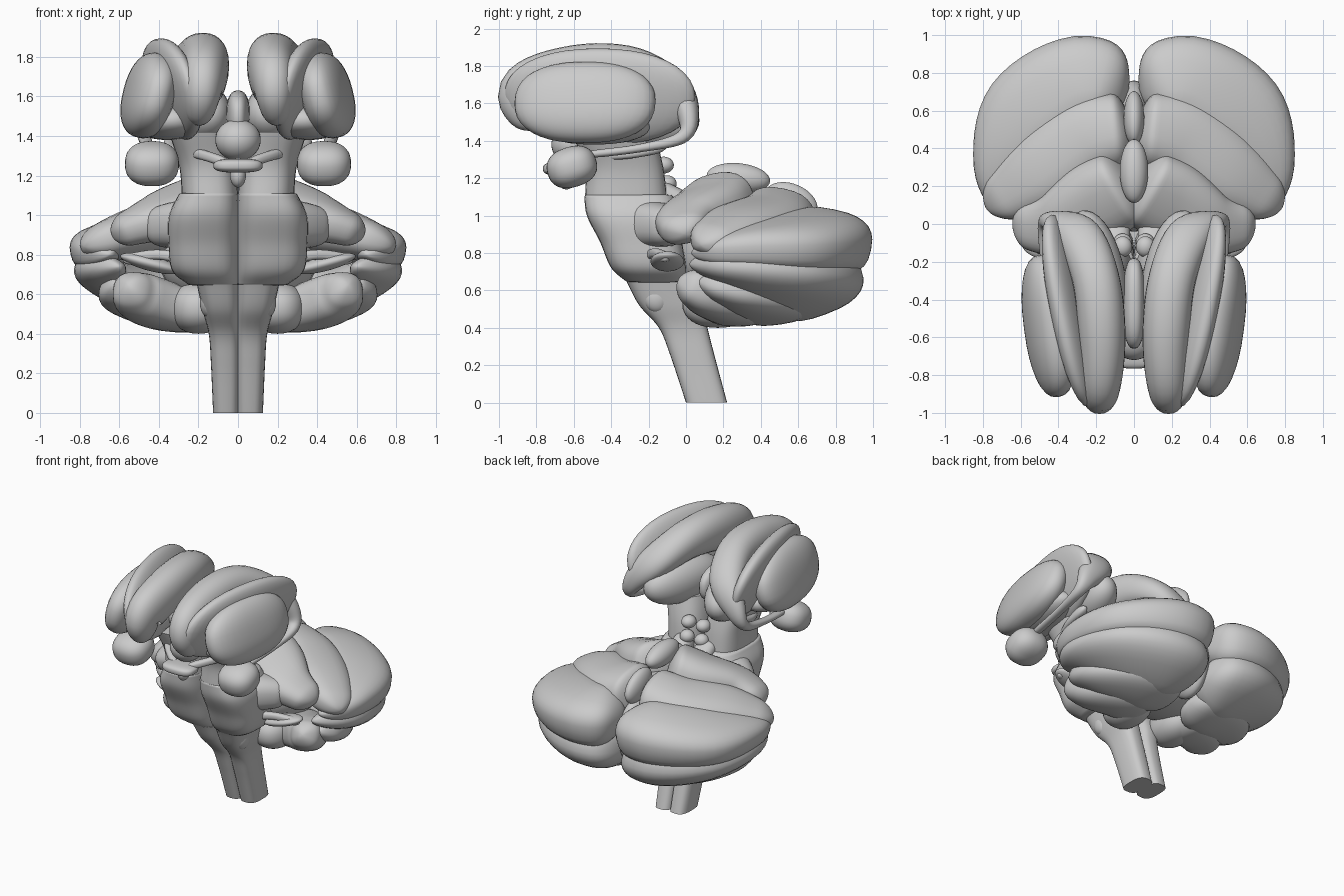
import bpy, bmesh, math
from mathutils import Vector, Matrix, Euler


def finish(name, bm, mirror):
    bmesh.ops.recalc_face_normals(bm, faces=bm.faces)
    me = bpy.data.meshes.new(name)
    bm.to_mesh(me)
    bm.free()
    for p in me.polygons:
        p.use_smooth = True
    me.set_sharp_from_angle(angle=math.radians(50))
    ob = bpy.data.objects.new(name, me)
    bpy.context.collection.objects.link(ob)
    if mirror:
        m = ob.modifiers.new("Mirror", 'MIRROR')
        m.use_axis[0] = True
        m.use_mirror_merge = False
    return ob


def power(v, k):
    return math.copysign(abs(v) ** k, v)


def blob(name, loc, radii, rot=(0, 0, 0), k=1.0, mirror=True):
    """Rounded mass: ellipsoid, boxier when k < 1."""
    bm = bmesh.new()
    bmesh.ops.create_uvsphere(bm, u_segments=32, v_segments=20, radius=1)
    for v in bm.verts:
        v.co = Vector([power(c, k) for c in v.co])
    bm.transform(Matrix.LocRotScale(Vector(loc), Euler(rot), Vector(radii)))
    return finish(name, bm, mirror)


def sweep(name, pts, up=(0, 0, 1), axis=None, cap=0.15, k=0.8, roll=0.0,
          mirror=True, steps=40, sides=28):
    """Smooth path of (x, y, z, half_width, half_height) oval sections."""
    P = [Vector(p) for p in pts]
    P = [P[0] * 2 - P[1]] + P + [P[-1] * 2 - P[-2]]
    n = len(pts) - 1

    def at(u):
        i = min(int(u * n), n - 1)
        t = u * n - i
        a, b, c, d = P[i:i + 4]
        return (b * 2 + (c - a) * t + (a * 2 - b * 5 + c * 4 - d) * t * t
                + (b * 3 - a - c * 3 + d) * t ** 3) * 0.5

    up = Vector(up)
    bm = bmesh.new()
    rings = []
    for s in range(steps + 1):
        u = (1 - math.cos(math.pi * s / steps)) / 2
        q = at(u)
        t = Vector(axis) if axis else \
            Vector((at(min(1, u + .01)) - at(max(0, u - .01)))[:3]).normalized()
        side = t.cross(up).normalized()
        top = side.cross(t)
        side, top = (side * math.cos(roll) + top * math.sin(roll),
                     top * math.cos(roll) - side * math.sin(roll))
        f = 1.0
        e = min(u, 1 - u)
        if e < cap:
            f = max(0.03, math.sqrt(max(0, 1 - (1 - e / cap) ** 2)))
        ring = []
        for j in range(sides):
            w = 2 * math.pi * j / sides
            ring.append(bm.verts.new(Vector(q[:3])
                        + side * power(math.cos(w), k) * q[3] * f
                        + top * power(math.sin(w), k) * q[4] * f))
        rings.append(ring)
    for a, b in zip(rings, rings[1:]):
        for j in range(sides):
            i = (j + 1) % sides
            bm.faces.new((a[j], a[i], b[i], b[j]))
    bm.faces.new(rings[0])
    bm.faces.new(rings[-1])
    return finish(name, bm, mirror)


# Brainstem: stacked paired columns with a groove down the middle
stem = dict(up=(0, 1, 0), axis=(0, 0, 1))
sweep("medulla", [(.06, .11, 0, .066, .11), (.064, .035, .25, .073, .118),
                  (.07, -.015, .4, .078, .13), (.085, -.08, .52, .095, .17),
                  (.1, -.14, .65, .108, .18)], cap=0, k=.68, **stem)
sweep("pons", [(.12, -.16, .64, .12, .15), (.165, -.2, .72, .168, .2),
               (.173, -.24, .86, .178, .22), (.17, -.28, 1.0, .178, .25),
               (.145, -.31, 1.12, .147, .235)], cap=.03, k=.68, **stem)
sweep("midbrain", [(.14, -.32, 1.08, .142, .22), (.155, -.33, 1.25, .143, .21),
                   (.19, -.38, 1.42, .16, .22)], cap=0, k=.75, **stem)
blob("olive", (.145, -.16, .56), (.048, .07, .08), (.35, 0, 0))
blob("upper_colliculus", (.06, -.12, 1.27), (.05, .055, .045))
blob("lower_colliculus", (.06, -.1, 1.17), (.05, .05, .045))
sweep("upper_peduncle", [(.09, -.16, 1.14, .07, .06), (.1, 0, 1.05, .08, .07),
                         (.12, .2, .92, .1, .08)])
sweep("middle_peduncle", [(.12, -.26, .95, .17, .14), (.3, -.15, .95, .13, .12),
                          (.45, -.02, .93, .1, .09)], cap=.3)

# Cerebellum: lobules fanning from the midline out to the front corners
sweep("front_lobule", [(.01, .22, 1.09, .2, .17), (.2, .12, 1.03, .22, .15),
                       (.42, 0, .98, .17, .11), (.64, -.01, .9, .1, .07)],
      roll=-.2, cap=.12)
sweep("upper_lobule", [(.01, .5, .98, .19, .19), (.25, .45, .95, .22, .16),
                       (.52, .26, .91, .2, .13), (.78, .08, .84, .1, .07)],
      roll=.2, cap=.12)
sweep("upper_crescent_lobule",
      [(.03, .7, .86, .2, .17), (.29, .75, .865, .245, .17),
       (.57, .57, .85, .25, .14), (.71, .3, .83, .14, .1),
       (.65, .03, .8, .08, .05)], roll=.2, cap=.16, k=.75)
sweep("lower_crescent_lobule",
      [(.03, .66, .63, .2, .15), (.29, .69, .62, .265, .155),
       (.55, .54, .645, .25, .125), (.69, .28, .71, .14, .09),
       (.6, .02, .74, .07, .05)], roll=-.36, cap=.16, k=.78)
sweep("slender_lobule", [(.06, .5, .52, .17, .09), (.33, .48, .51, .2, .09),
                         (.55, .3, .57, .15, .09), (.62, .07, .65, .07, .06)],
      roll=-.15)
sweep("belly_lobule", [(.12, .3, .5, .17, .09), (.34, .25, .53, .18, .12),
                       (.5, .1, .59, .13, .12), (.56, -.04, .65, .07, .07)])
blob("tonsil", (.2, .17, .53), (.14, .19, .13), (0, 0, 0), .9)
blob("flocculus", (.44, -.1, .755), (.16, .09, .038), (0, -.25, 0))
sweep("nerve_root", [(.26, -.2, .78, .03, .03), (.42, -.16, .8, .025, .025),
                     (.58, -.1, .77, .03, .03)])
blob("cerebellar_core", (0, .32, .78), (.4, .36, .28), mirror=False)
blob("vermis_top", (0, .28, 1.2), (.075, .17, .08), (-.1, 0, 0), mirror=False)
blob("vermis_slope", (0, .56, 1.07), (.055, .15, .1), (-.4, 0, 0), mirror=False)
blob("vermis_back", (0, .58, .74), (.09, .18, .24), mirror=False)

# Deep nuclei: arched caudate with a thin tail, capsule shell and putamen
sweep("caudate", [(.205, -.76, 1.47, .1, .06), (.18, -.85, 1.65, .155, .105),
                  (.17, -.6, 1.755, .155, .125), (.2, -.3, 1.775, .13, .125),
                  (.29, -.07, 1.68, .095, .12), (.41, .01, 1.54, .06, .08),
                  (.47, -.02, 1.42, .035, .04), (.46, -.25, 1.36, .022, .03),
                  (.43, -.58, 1.32, .022, .03)],
      up=(1, 0, 0), cap=.06, k=.9, steps=70)
blob("capsule_shell", (.335, -.46, 1.635), (.085, .52, .265), (0, .25, -.2), .9)
blob("putamen", (.45, -.54, 1.605), (.12, .38, .22), (0, -.25, -.13), .85)
blob("pallidum", (.36, -.49, 1.48), (.16, .3, .1), (0, 0, -.15), .9)
blob("thalamus", (.2, -.24, 1.51), (.145, .32, .16), (0, 0, -.25), .95)
blob("amygdala", (.435, -.61, 1.26), (.137, .135, .108), (.3, 0, 0), .85)

# Small midline parts at the front
blob("hypothalamus", (0, -.6, 1.38), (.115, .12, .105), mirror=False)
blob("thalamic_bridge", (0, -.42, 1.5), (.06, .24, .13), k=.8, mirror=False)
blob("optic_chiasm", (0, -.68, 1.25), (.125, .085, .035), k=.7, mirror=False)
blob("pituitary_stalk", (0, -.64, 1.2), (.04, .05, .06), mirror=False)
sweep("optic_tract", [(.04, -.68, 1.26, .03, .025), (.2, -.54, 1.31, .025, .025),
                      (.33, -.3, 1.33, .025, .025), (.34, -.1, 1.38, .04, .04)])
